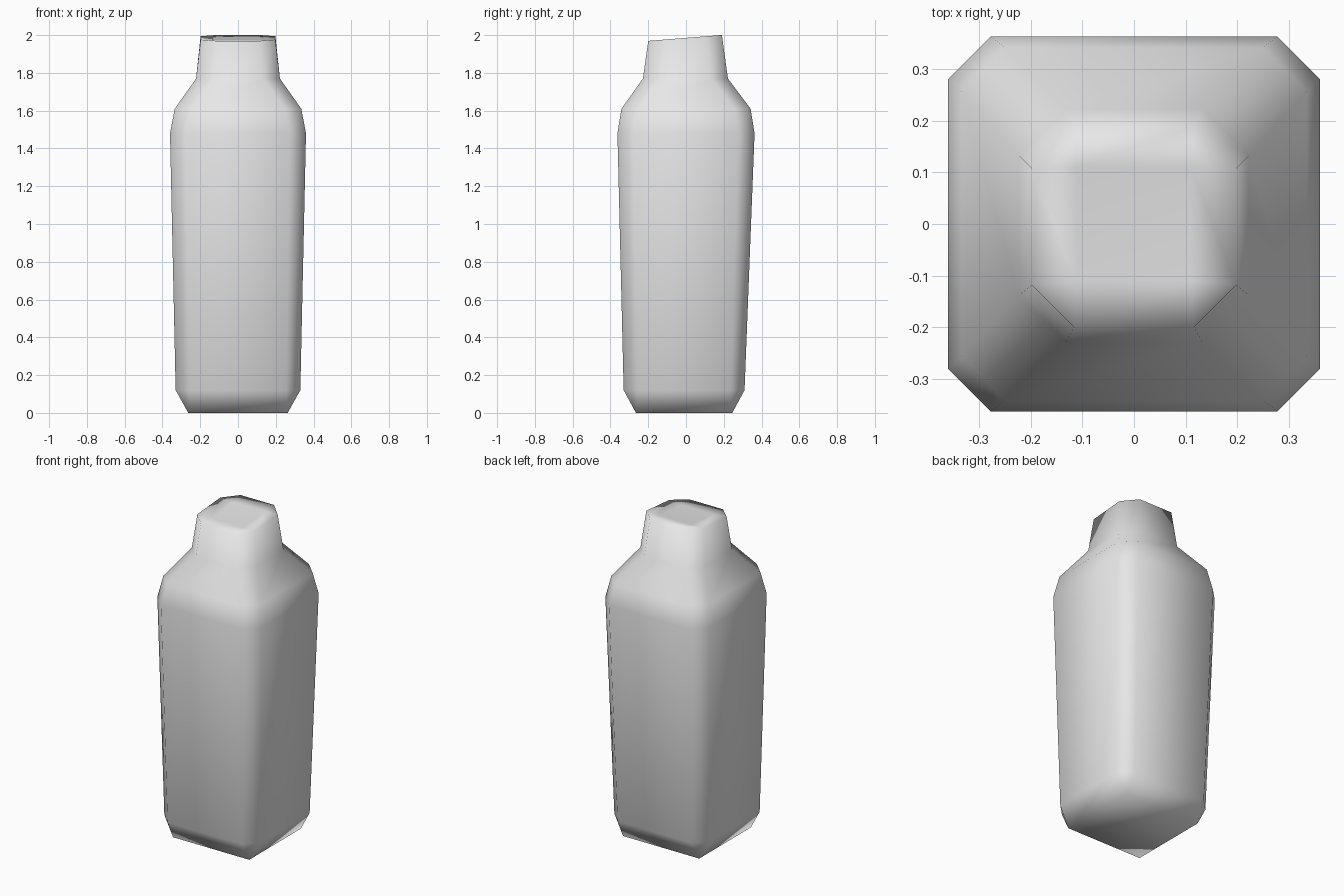
import bpy, bmesh

default = bpy.data.objects.get("Cube")
if default:
    bpy.data.objects.remove(default, do_unlink=True)

grey = bpy.data.materials.new("plain grey")
grey.use_nodes = True
colour = (0.8, 0.8, 0.8, 1)
grey.diffuse_color = colour
grey.node_tree.nodes["Principled BSDF"].inputs["Base Color"].default_value = colour

# Rings from the shoulder line up and down: z, half width, half depth, y centre, corner cut
RINGS = [(0.12, 0.33, 0.32, -0.01, 0.075),
         (1.48, 0.36, 0.363, 0, 0.082),
         (1.61, 0.335, 0.342, 0, 0.085),
         (1.77, 0.222, 0.225, -0.003, 0.09),
         (1.985, 0.198, 0.195, -0.005, 0.082)]
TOP_TILT = 0.08


def cut_square(bm, z, w, d, cy, cut, tilt=0):
    """Ring of eight points: a rectangle with its corners cut off."""
    points = []
    for sx, sy in ((1, 1), (-1, 1), (-1, -1), (1, -1)):
        pair = [(sx * w, sy * (d - cut)), (sx * (w - cut), sy * d)]
        points += pair if sx == sy else pair[::-1]
    return [bm.verts.new((x, y + cy, z + tilt * y)) for x, y in points]


bm = bmesh.new()
# Body, shoulder and neck
rings = [cut_square(bm, *r, tilt=TOP_TILT if r is RINGS[-1] else 0) for r in RINGS]
for low, high in zip(rings, rings[1:]):
    for i in range(8):
        j = (i + 1) % 8
        bm.faces.new((low[i], low[j], high[j], high[i]))

# Foot tapers to a plain square with pointed corners
foot = [bm.verts.new((sx * 0.263, sy * 0.255 - 0.01, 0))
        for sx, sy in ((1, 1), (-1, 1), (-1, -1), (1, -1))]
base = rings[0]
for i in range(4):
    j = (i + 1) % 4
    bm.faces.new((foot[i], base[2 * i + 1], base[2 * i]))
    bm.faces.new((foot[i], foot[j], base[2 * j], base[2 * i + 1]))
bm.faces.new(foot[::-1])

# Sloping cap with a shallow square dip
dip = [bm.verts.new((sx * 0.11, sy * 0.11, 1.981 + TOP_TILT * sy * 0.11))
       for sx, sy in ((1, 1), (-1, 1), (-1, -1), (1, -1))]
rim = rings[-1]
for i in range(4):
    j = (i + 1) % 4
    bm.faces.new((rim[2 * i], rim[2 * i + 1], dip[i]))
    bm.faces.new((rim[2 * i + 1], rim[2 * j], dip[j], dip[i]))
bm.faces.new(dip)

bmesh.ops.recalc_face_normals(bm, faces=bm.faces)
for face in bm.faces:
    face.smooth = True
mesh = bpy.data.meshes.new("bottle")
bm.to_mesh(mesh)
bm.free()
mesh.materials.append(grey)
bottle = bpy.data.objects.new("bottle", mesh)
bpy.context.collection.objects.link(bottle)
